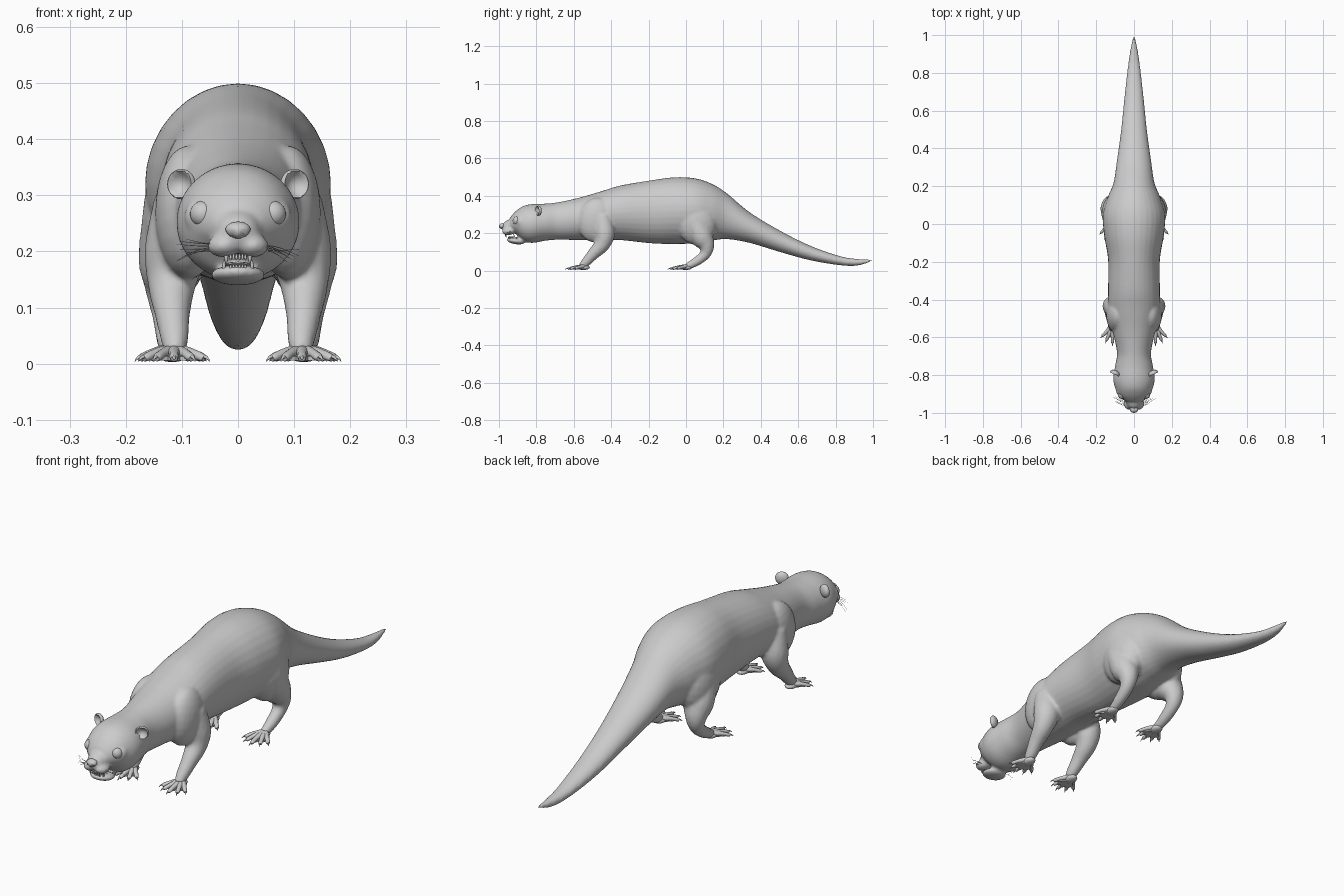
import bpy, bmesh, math, random
from mathutils import Vector, Matrix

random.seed(4)
cube = bpy.data.objects.get("Cube")
if cube:
    bpy.data.objects.remove(cube, do_unlink=True)

fur = bpy.data.materials.new("grey_fur")
fur.use_nodes = True
GREY = (0.6, 0.6, 0.6, 1)
fur.diffuse_color = GREY
fur.node_tree.nodes["Principled BSDF"].inputs["Base Color"].default_value = GREY


def finish(name, bm, angle=60):
    """Turn a bmesh into a smooth shaded object."""
    bmesh.ops.recalc_face_normals(bm, faces=bm.faces)
    mesh = bpy.data.meshes.new(name)
    bm.to_mesh(mesh)
    bm.free()
    mesh.materials.append(fur)
    obj = bpy.data.objects.new(name, mesh)
    bpy.context.collection.objects.link(obj)
    bpy.ops.object.select_all(action='DESELECT')
    obj.select_set(True)
    bpy.context.view_layer.objects.active = obj
    bpy.ops.object.shade_smooth_by_angle(angle=math.radians(angle))
    return obj


def spline(points, steps):
    """Catmull-Rom interpolation of tuples of any length."""
    pts = [points[0]] + points + [points[-1]]
    out = []
    for a, b, c, d in zip(pts, pts[1:], pts[2:], pts[3:]):
        for k in range(steps):
            t = k / steps
            out.append([(2*q + (r - p)*t + (2*p - 5*q + 4*r - s)*t*t
                         + (3*q - p - 3*r + s)*t**3) / 2
                        for p, q, r, s in zip(a, b, c, d)])
    return out + [list(points[-1])]


def loft(bm, rings, sides):
    """Skin a list of (centre, half axis, half axis) ellipses and cap the ends."""
    loops = []
    for c, u, v in rings:
        angles = [math.tau * i / sides for i in range(sides)]
        loops.append([bm.verts.new(c + u*math.cos(a) + v*math.sin(a)) for a in angles])
    for a, b in zip(loops, loops[1:]):
        for i in range(sides):
            j = (i + 1) % sides
            bm.faces.new((a[i], a[j], b[j], b[i]))
    bm.faces.new(loops[0][::-1])
    bm.faces.new(loops[-1])


def tube(bm, points, steps=5, sides=16, flat=1.0):
    """Limb along points (x, y, z, radius)."""
    pts = spline(points, steps)
    rings = []
    for i, p in enumerate(pts):
        t = Vector(pts[min(i + 1, len(pts) - 1)][:3]) - Vector(pts[max(i - 1, 0)][:3])
        t.normalize()
        ref = Vector((1, 0, 0)) if abs(t.x) < 0.8 else Vector((0, 1, 0))
        v = t.cross(ref).normalized()
        rings.append((Vector(p[:3]), v.cross(t) * p[3], v * p[3] * flat))
    loft(bm, rings, sides)


def blob(bm, centre, radii, rot=0.0, segs=24):
    m = Matrix.Translation(centre) @ Matrix.Rotation(rot, 4, 'X') @ Matrix.Diagonal((*radii, 1))
    return bmesh.ops.create_uvsphere(bm, u_segments=segs, v_segments=segs // 2,
                                     radius=1, matrix=m)["verts"]


# Trunk, neck, skull and tail: y, top, bottom, half width
profile = [
    (-.94, .285, .21, .045), (-.91, .318, .195, .077), (-.87, .345, .158, .099),
    (-.82, .356, .148, .11), (-.75, .358, .16, .1), (-.68, .366, .165, .09),
    (-.57, .39, .163, .112), (-.45, .425, .163, .135), (-.35, .455, .163, .137),
    (-.19, .482, .146, .137), (-.06, .499, .142, .158), (.05, .493, .146, .165),
    (.14, .463, .16, .14), (.22, .412, .168, .108), (.34, .312, .148, .09),
    (.5, .215, .1, .068), (.66, .135, .056, .052), (.82, .078, .029, .034),
    (.92, .062, .027, .02), (1, .058, .052, .003)]
bm = bmesh.new()
rings = []
for y, top, bottom, width in spline(profile, 5):
    rings.append((Vector((0, y, (top + bottom) / 2)), Vector((width, 0, 0)),
                  Vector((0, 0, (top - bottom) / 2))))
loft(bm, rings, 32)

# Muzzle and lower jaw
blob(bm, (0, -.935, .237), (.042, .052, .038), .35)
blob(bm, (0, -.91, .158), (.05, .05, .017), -.15)

# Limbs, shoulders, haunches and whisker pads
for s in (1, -1):
    blob(bm, (s*.025, -.95, .21), (.03, .034, .021))
    blob(bm, (s*.062, -.885, .262), (.034, .026, .034))
    blob(bm, (s*.088, -.48, .27), (.06, .1, .12), -.2)
    blob(bm, (s*.1, .055, .26), (.07, .11, .125), .2)
    tube(bm, [(s*.1, -.45, .29, .05), (s*.112, -.435, .2, .055), (s*.118, -.45, .14, .043),
              (s*.117, -.495, .09, .032), (s*.113, -.535, .045, .025),
              (s*.113, -.56, .02, .018)])
    tube(bm, [(s*.11, .04, .27, .06), (s*.118, .085, .18, .06), (s*.124, .11, .13, .042),
              (s*.124, .1, .085, .029), (s*.122, .05, .045, .024),
              (s*.12, .0, .02, .017)])
body = finish("body", bm)
remesh = body.modifiers.new("merge", 'REMESH')
remesh.mode = 'VOXEL'
remesh.voxel_size = .0065
remesh.use_smooth_shade = True
smooth = body.modifiers.new("soften", 'SMOOTH')
smooth.factor = .5
smooth.iterations = 6


# Webbed feet: five splayed toes with claws and a thin web between them
def foot(name, x, y, s):
    bm = bmesh.new()
    heel = Vector((x, y, 0))
    tips = []
    for i in range(5):
        a = math.radians(-44 + 22*i)
        length = .098 - .008*abs(i - 2)
        d = Vector((math.sin(a), -math.cos(a), 0))

        def at(f, z, r):
            p = heel + d*length*f
            return (p.x, p.y, z, r)
        tube(bm, [at(0, .024, .014), at(.35, .021, .012), at(.62, .018, .009),
                  at(.85, .012, .0085), at(.95, .009, .006)], 3, 10, .85)
        tube(bm, [at(.9, .013, .004), at(1.02, .011, .003), at(1.12, .004, .0005)], 2, 6)
        tips.append(heel + d*length*.82)
    # Web outline dips between neighbouring toes
    edge = []
    for a, b in zip(tips, tips[1:]):
        edge += [a, heel.lerp((a + b) / 2, .8)]
    edge.append(tips[-1])
    low = [bm.verts.new((p.x, p.y, .006)) for p in [heel] + edge]
    high = [bm.verts.new((p.x, p.y, .013)) for p in edge]
    high.insert(0, bm.verts.new((x, y, .022)))
    n = len(low)
    for i in range(1, n - 1):
        bm.faces.new((low[0], low[i], low[i + 1]))
        bm.faces.new((high[0], high[i + 1], high[i]))
    for i in range(n):
        j = (i + 1) % n
        bm.faces.new((low[i], high[i], high[j], low[j]))
    blob(bm, (x, y - .012, .017), (.024, .036, .014), 0, 16)
    finish(name, bm)


for side, s in (("left", 1), ("right", -1)):
    foot(side + "_front_foot", s*.114, -.538, s)
    foot(side + "_hind_foot", s*.12, .01, s)

    # Eyes
    bm = bmesh.new()
    blob(bm, (s*.062, -.903, .267), (.0235, .0235, .0235))
    finish(side + "_eye", bm)

    # Cupped ears, hollow on the front
    bm = bmesh.new()
    for v in blob(bm, (0, 0, 0), (.027, .016, .027)):
        r = math.hypot(v.co.x, v.co.z) / .027
        if v.co.y < 0 and r < .8:
            v.co.y = .008 - .02*r*r
    bm.transform(Matrix.Translation((s*.101, -.79, .32)) @ Matrix.Rotation(s*.45, 4, 'Z'))
    finish(side + "_ear", bm)

    # Whiskers
    bm = bmesh.new()
    for i in range(7):
        y = -.965 + .005*i
        z = .213 - .004*(i % 4)
        reach = random.uniform(.045, .075)
        drop = random.uniform(-.03, .012)
        tube(bm, [(s*.038, y, z, .0009), (s*(.04 + reach*.5), y + .008, z + drop*.3, .0007),
                  (s*(.04 + reach), y + .025, z + drop, .0003)], 4, 4)
    finish(side + "_whiskers", bm)

# Nose with nostrils
bm = bmesh.new()
for v in blob(bm, (0, -.982, .238), (.022, .018, .015), .2):
    v.co.x *= 1 + 8*(v.co.z - .238)
    if v.co.y < -.985 and abs(abs(v.co.x) - .01) < .004 and v.co.z < .238:
        v.co.y += .006
finish("nose", bm)

# Tongue
bm = bmesh.new()
blob(bm, (0, -.917, .175), (.026, .036, .006), -.1, 16)
finish("tongue", bm)

# Teeth: canines and a row of incisors in each jaw
bm = bmesh.new()
for s in (1, -1):
    tube(bm, [(s*.021, -.962, .196, .004), (s*.021, -.963, .185, .003),
              (s*.021, -.961, .176, .0006)], 2, 8)
    tube(bm, [(s*.025, -.938, .166, .004), (s*.025, -.941, .177, .003),
              (s*.025, -.941, .186, .0006)], 2, 8)
    for i in range(3):
        blob(bm, (s*(.003 + .005*i), -.966 + .001*i, .19), (.0025, .0025, .006), 0, 8)
        blob(bm, (s*(.003 + .005*i), -.949 + .001*i, .172), (.0025, .0025, .005), 0, 8)
finish("teeth", bm)
